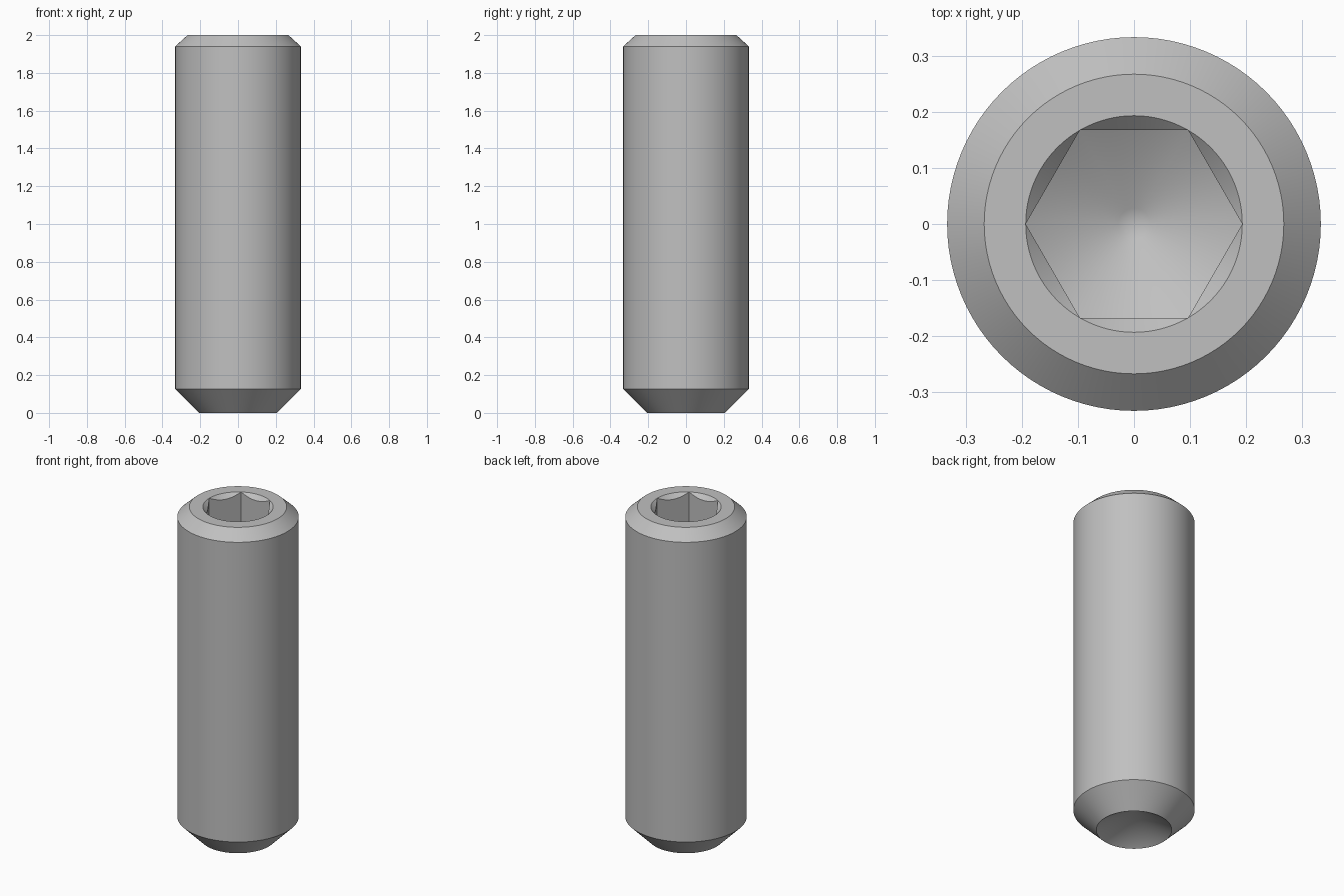
import bpy, bmesh
from math import sin, cos, tan, pi, radians

SEGMENTS = 96
TOP = 2.0
BODY_R = 0.333
HEX_R = 0.193                      # socket corner radius
SOCKET_FLOOR = 1.6                 # height where the socket corners end
SLOPE = tan(radians(30))           # drill point slope

cube = bpy.data.objects.get("Cube")
if cube:
    bpy.data.objects.remove(cube, do_unlink=True)


def hex_radius(a):
    """Distance from the axis to a hexagon with a corner on +x."""
    return HEX_R * cos(pi / 6) / cos(a % (pi / 3) - pi / 6)


def circle(r, z):
    return lambda a: (r, z)


def countersink(a):
    r = hex_radius(a)
    return r, TOP - (HEX_R - r)


def socket_base(a):
    r = hex_radius(a)
    return r, SOCKET_FLOOR - (HEX_R - r) * SLOPE


# Rings from the bottom cup, up the outside, and down into the socket
cup_r, tip_r = 0.207, 0.028
tip_z = SOCKET_FLOOR - (HEX_R - tip_r) * SLOPE
rings = [
    circle(cup_r, 0), circle(BODY_R, 0.126),
    circle(BODY_R, 1.94), circle(0.267, TOP),
    circle(HEX_R, TOP), countersink, socket_base, circle(tip_r, tip_z),
]

bm = bmesh.new()
angles = [2 * pi * i / SEGMENTS for i in range(SEGMENTS)]
loops = []
for ring in rings:
    loop = []
    for a in angles:
        r, z = ring(a)
        loop.append(bm.verts.new((r * cos(a), r * sin(a), z)))
    loops.append(loop)

for low, high in zip(loops, loops[1:]):
    for i in range(SEGMENTS):
        j = (i + 1) % SEGMENTS
        bm.faces.new((low[i], low[j], high[j], high[i]))

# Conical cup at the bottom and blunt drill tip in the socket
for loop, z in ((loops[0], cup_r * SLOPE), (loops[-1], tip_z - 0.006)):
    apex = bm.verts.new((0, 0, z))
    for i in range(SEGMENTS):
        bm.faces.new((loop[i], loop[(i + 1) % SEGMENTS], apex))

bmesh.ops.remove_doubles(bm, verts=bm.verts[:], dist=0.00001)
bmesh.ops.recalc_face_normals(bm, faces=bm.faces[:])
mesh = bpy.data.meshes.new("set_screw")
bm.to_mesh(mesh)
bm.free()

# Plain steel grey
steel = bpy.data.materials.new("steel_grey")
steel.use_nodes = True
colour = (0.527, 0.527, 0.527, 1)
steel.diffuse_color = colour
steel.node_tree.nodes["Principled BSDF"].inputs["Base Color"].default_value = colour
mesh.materials.append(steel)

screw = bpy.data.objects.new("set_screw", mesh)
bpy.context.collection.objects.link(screw)
bpy.ops.object.select_all(action="DESELECT")
screw.select_set(True)
bpy.context.view_layer.objects.active = screw
bpy.ops.object.shade_smooth_by_angle(angle=radians(25))
